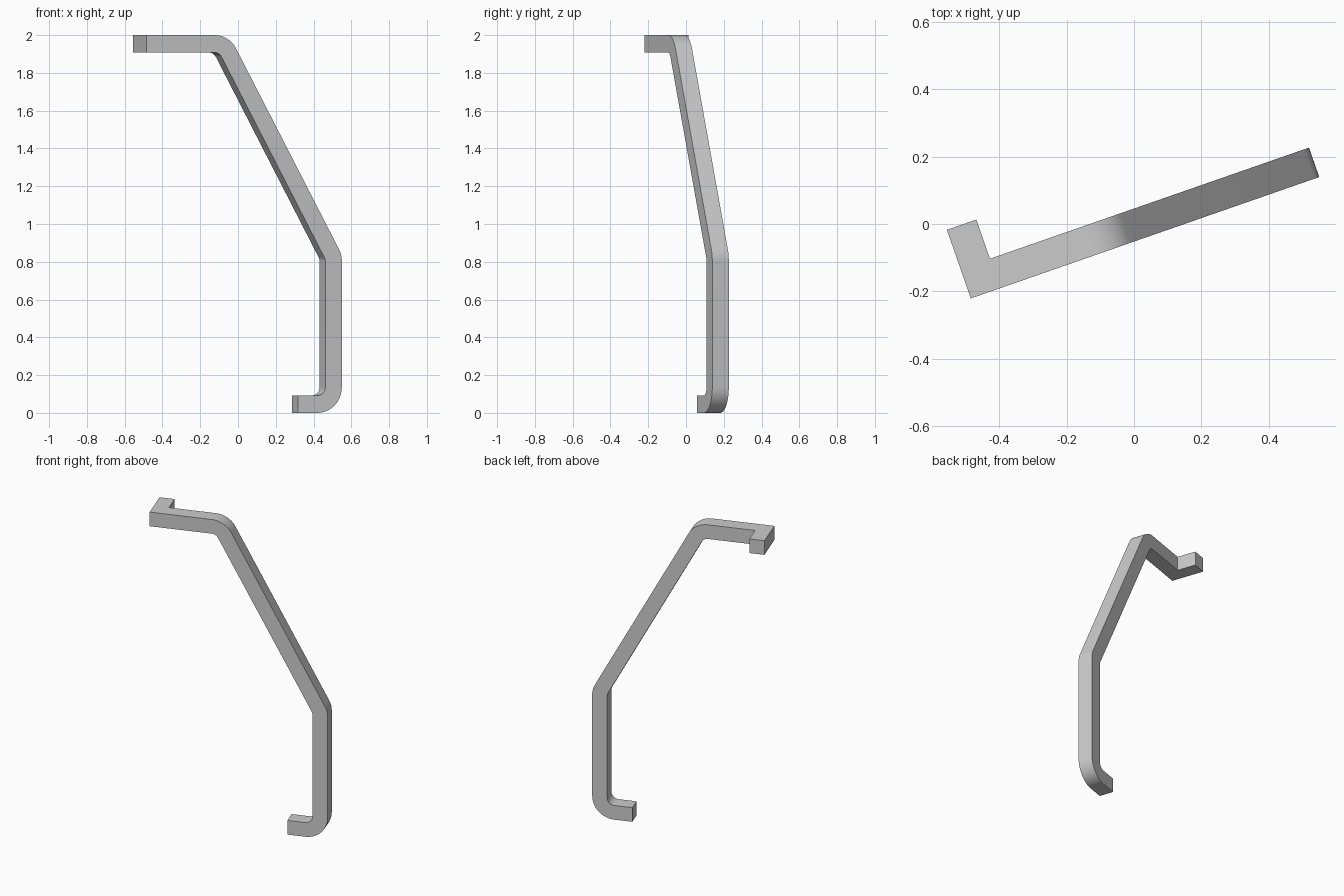
import bpy, bmesh, math
from mathutils import Vector, Matrix

cube = bpy.data.objects.get("Cube")
if cube:
    bpy.data.objects.remove(cube, do_unlink=True)

WIDTH = 0.0925                 # side of the square bar
HALF = WIDTH / 2
BEND = 0.09                    # centreline bend radius
STEPS = 12
YAW = math.radians(19.2)
LEAN = math.tan(math.radians(28.5))

grey = bpy.data.materials.new("plain grey")
grey.use_nodes = True
colour = (0.6, 0.6, 0.6, 1)
grey.diffuse_color = colour
grey.node_tree.nodes["Principled BSDF"].inputs["Base Color"].default_value = colour

# Centreline corners in the bar's own plane (along, height)
low, high = HALF, 2 - HALF
elbow = Vector((0.565 - HALF, 0.825))
path = [Vector((0.318, low)), Vector((elbow.x, low)), elbow,
        Vector((elbow.x - (high - elbow.y) * LEAN, high)),
        Vector((-0.53 + WIDTH, high)), Vector((-0.53, high))]


def left_of(d):
    return Vector((-d.y, d.x))


def fillet(before, corner, after):
    """Points and side normals around one rounded bend."""
    d0, d1 = (corner - before).normalized(), (after - corner).normalized()
    turn = math.acos(max(-1, min(1, d0.dot(d1))))
    start = corner - d0 * BEND * math.tan(turn / 2)
    centre = start + left_of(d0) * BEND
    for i in range(STEPS + 1):
        n = Matrix.Rotation(turn * i / STEPS, 2) @ left_of(d0)
        yield centre - n * BEND, n


stations = [(path[0], Vector((0, 1)))]
for i in (1, 2, 3):
    stations += fillet(*path[i - 1:i + 2])
stations += [(p, Vector((0, -1))) for p in path[4:]]

# Sweep the square section through the stations
bm = bmesh.new()
rings = []
for p, n in stations:
    ring = []
    for side, depth in ((-1, -1), (1, -1), (1, 1), (-1, 1)):
        q = p + n * side * HALF
        ring.append(bm.verts.new((q.x, depth * HALF - 0.003, q.y)))
    rings.append(ring)
for a, b in zip(rings, rings[1:]):
    for k in range(4):
        j = (k + 1) % 4
        face = bm.faces.new((a[k], a[j], b[j], b[k]))
        if k == 2:
            back_face = face
bm.faces.new(rings[0])
bm.faces.new(rings[-1])

# Short return at the top end, pulled from the last back face
out = bmesh.ops.extrude_face_region(bm, geom=[back_face])
verts = [g for g in out["geom"] if isinstance(g, bmesh.types.BMVert)]
bmesh.ops.translate(bm, verts=verts, vec=(0, 0.123, 0))
if back_face.is_valid:
    bm.faces.remove(back_face)
bmesh.ops.recalc_face_normals(bm, faces=bm.faces)
bmesh.ops.rotate(bm, verts=bm.verts, cent=(0, 0, 0),
                 matrix=Matrix.Rotation(YAW, 3, 'Z'))

mesh = bpy.data.meshes.new("bent_bar")
bm.to_mesh(mesh)
bm.free()
mesh.materials.append(grey)
bar = bpy.data.objects.new("bent_bar", mesh)
bpy.context.collection.objects.link(bar)
bpy.context.view_layer.objects.active = bar
bar.select_set(True)
bpy.ops.object.shade_smooth_by_angle(angle=math.radians(30))
